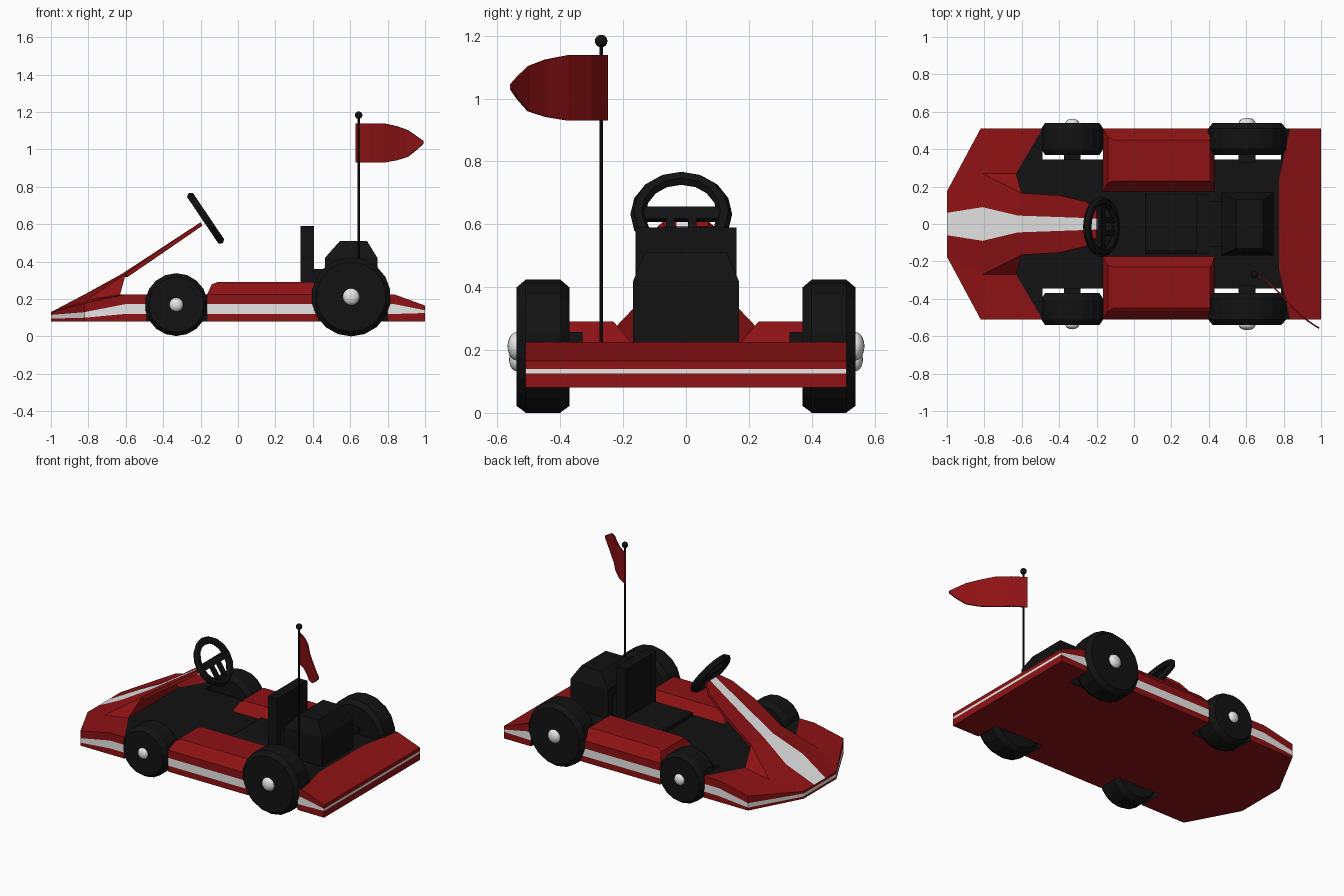
import bpy, bmesh, math
from mathutils import Vector

if "Cube" in bpy.data.objects:
    bpy.data.objects.remove(bpy.data.objects["Cube"])


def material(name, rgb):
    m = bpy.data.materials.new(name)
    m.diffuse_color = (*rgb, 1)
    m.use_nodes = True
    m.node_tree.nodes["Principled BSDF"].inputs["Base Color"].default_value = m.diffuse_color
    return m


MATS = [material("red_paint", (0.27, 0.006, 0.007)),
        material("black", (0.006, 0.006, 0.006)),
        material("white", (0.8, 0.8, 0.8))]
RED, BLACK, WHITE = 0, 1, 2


def finish(name, bm, mat=None, normals=True, smooth=False):
    bmesh.ops.remove_doubles(bm, verts=bm.verts, dist=0.0005)
    if normals:
        bmesh.ops.recalc_face_normals(bm, faces=bm.faces)
    for f in bm.faces:
        f.smooth = smooth
        if mat is not None:
            f.material_index = mat
    me = bpy.data.meshes.new(name)
    bm.to_mesh(me)
    bm.free()
    for m in MATS:
        me.materials.append(m)
    ob = bpy.data.objects.new(name, me)
    bpy.context.collection.objects.link(ob)
    return ob


def mirror(ob):
    mod = ob.modifiers.new("mirror", "MIRROR")
    mod.use_axis = (False, True, False)
    return ob


def face(bm, pts, mat):
    f = bm.faces.new([bm.verts.new(p) for p in pts])
    f.material_index = mat


def loft(name, levels, mat):
    """Stack of rectangles (x0, x1, y0, y1, z), capped at both ends."""
    bm = bmesh.new()
    rings = [[bm.verts.new(p) for p in ((a, c, z), (b, c, z), (b, d, z), (a, d, z))]
             for a, b, c, d, z in levels]
    bm.faces.new(rings[0])
    bm.faces.new(rings[-1])
    for r, s in zip(rings, rings[1:]):
        for i in range(4):
            j = (i + 1) % 4
            bm.faces.new((r[i], r[j], s[j], s[i]))
    return finish(name, bm, mat)


# --- Body: striped side bands, floor, underside and decks (one half, mirrored)
PROFILE = [(-1, (.08, .095, .115, .13)), (-.82, (.08, .10, .13, .178)),
           (-.6, (.08, .12, .173, .225)), (.835, (.08, .12, .173, .225)),
           (1, (.08, .125, .14, .165))]


def heights(x):
    for (a, p), (b, q) in zip(PROFILE, PROFILE[1:]):
        if x <= b:
            t = (x - a) / (b - a)
            return [u + (v - u) * t for u, v in zip(p, q)]


IN = .345
outline = [(-1, 0), (-1, .06), (-1, .175), (-.82, .51), (-.6, .51), (-.49, .51),
           (-.49, IN), (-.165, IN), (-.165, .51), (.43, .51), (.43, IN),
           (.80, IN), (.80, .51), (.835, .51), (1, .51), (1, 0)]
bm = bmesh.new()
for (x0, y0), (x1, y1) in zip(outline, outline[1:]):
    well = y0 == IN or y1 == IN
    h0, h1 = heights(x0), heights(x1)
    for k in range(3):
        face(bm, [(x0, y0, h0[k]), (x1, y1, h1[k]), (x1, y1, h1[k + 1]), (x0, y0, h0[k + 1])],
             BLACK if well else (RED, WHITE, RED)[k])
face(bm, [(x, y, .08) for x, y in outline], RED)
floor = [(-.63, 0), (-.63, .27)] + outline[5:14] + [(.775, .24), (.775, 0)]
face(bm, [(x, y, .225) for x, y in floor], BLACK)

# nose deck and hump
A0, A, A2 = (-1, 0, .13), (-1, .06, .13), (-1, .175, .13)
B0, B, C, D = (-.81, 0, .23), (-.81, .09, .23), (-.81, .27, .195), (-.82, .51, .178)
E0, E, P, G = (-.63, 0, .225), (-.63, .27, .225), (-.6, .51, .225), (-.49, .51, .225)
S0, S, F, F0 = (-.62, 0, .335), (-.62, .045, .335), (-.6, .165, .335), (-.6, 0, .335)
face(bm, [A0, A, B, B0], WHITE)
face(bm, [B0, B, S, S0], WHITE)
for pts in ([A, A2, C, B], [A2, D, C], [C, D, P, E], [E, P, G], [B, C, F, S],
            [C, E, F], [F, E, E0, F0], [S0, S, F, F0]):
    face(bm, pts, RED)

# rear deck
face(bm, [(.775, 0, .225), (.775, .24, .225), (.835, .51, .225), (1, .51, .165), (1, 0, .165)], RED)
mirror(finish("body_shell", bm))

# --- Steering fairing: thin striped plate rising to the wheel
bm = bmesh.new()
T0, T = (-.2, 0, .61), (-.2, .03, .61)
face(bm, [S0, T0, T, S], WHITE)
face(bm, [S, T, (-.2, .07, .61), (-.26, .12, .568), (-.4, .153, .475), F], RED)
fairing = finish("steering_fairing", bm, normals=False)
sol = fairing.modifiers.new("thickness", "SOLIDIFY")
sol.thickness, sol.offset = .02, -1
mirror(fairing)

# --- Side pods
mirror(loft("side_pod", [(-.165, .43, .175, .51, .225), (-.14, .415, .22, .465, .278),
                         (-.11, .405, .23, .45, .29)], RED))

# --- Seat and engine
loft("seat_cushion", [(.06, .36, -.16, .16, .22), (.06, .36, -.16, .16, .25),
                      (.08, .36, -.14, .14, .262)], BLACK)
loft("seat_back", [(.335, .405, -.16, .16, .22), (.335, .405, -.16, .16, .59)], BLACK)
loft("engine", [(.465, .745, -.168, .168, .22), (.465, .745, -.168, .168, .42),
                (.545, .69, -.13, .13, .51)], BLACK)
loft("engine_mount", [(.40, .47, -.12, .12, .22), (.40, .47, -.12, .12, .36)], BLACK)


# --- Wheels, axles and hub caps
def wheel(name, x, z, r, hub):
    n, prof = 18, [(0, .37), (.88, .37), (1, .40), (1, .51), (.88, .54), (0, .54)]
    bm = bmesh.new()
    rings = [[bm.verts.new((x + r * k * math.sin(2 * math.pi * i / n), y,
                            z + r * k * math.cos(2 * math.pi * i / n))) for i in range(n)]
             for k, y in prof[1:-1]]
    bm.faces.new(rings[0])
    bm.faces.new(rings[-1])
    for a, b in zip(rings, rings[1:]):
        for i in range(n):
            bm.faces.new((a[i], a[i - 1], b[i - 1], b[i]))
    mirror(finish(name + "_wheel", bm, BLACK))
    mirror(loft(name + "_axle", [(x - .045, x + .045, .33, .38, z - .045),
                                 (x - .045, x + .045, .33, .38, z + .045)], BLACK))
    bm = bmesh.new()
    bmesh.ops.create_uvsphere(bm, u_segments=16, v_segments=10, radius=hub)
    for v in bm.verts:
        v.co = Vector((x + v.co.x, .54 + v.co.y * .62, z + v.co.z))
    mirror(finish(name + "_hub", bm, WHITE, smooth=True))


wheel("front", -.33, .17, .168, .037)
wheel("rear", .605, .212, .212, .045)

# --- Steering wheel: rim, crossbar, lower spoke, tilted toward the driver
bm = bmesh.new()
n, m = 16, 6
rim = [[bm.verts.new(((.138 + .024 * math.cos(2 * math.pi * j / m)) * math.cos(2 * math.pi * i / n),
                      (.138 + .024 * math.cos(2 * math.pi * j / m)) * math.sin(2 * math.pi * i / n),
                      .022 * math.sin(2 * math.pi * j / m))) for j in range(m)] for i in range(n)]
for i in range(n):
    for j in range(m):
        bm.faces.new((rim[i][j], rim[i - 1][j], rim[i - 1][j - 1], rim[i][j - 1]))
for cx, cy, sx, sy in ((0, 0, .045, .25), (.065, .035, .13, .028), (.065, -.035, .13, .028)):
    cube = bmesh.ops.create_cube(bm, size=1)["verts"]
    for v in cube:
        v.co = Vector((cx + v.co.x * sx, cy + v.co.y * sy, v.co.z * .02))
steering = finish("steering_wheel", bm, BLACK)
steering.location = (-.173, -.015, .632)
steering.rotation_euler = (0, math.radians(56), 0)

# --- Flag pole with ball
bm = bmesh.new()
bmesh.ops.create_cone(bm, cap_ends=True, segments=8, radius1=.006, radius2=.006, depth=1.09)
for v in bm.verts:
    v.co += Vector((.645, -.27, .63))
finish("flag_pole", bm, BLACK)
bm = bmesh.new()
bmesh.ops.create_uvsphere(bm, u_segments=12, v_segments=8, radius=.02)
for v in bm.verts:
    v.co += Vector((.645, -.27, 1.183))
finish("pole_ball", bm, BLACK, smooth=True)

# --- Flag: gently waving strip tapering to a point
bm = bmesh.new()
cols = []
for t, low, high in ((0, .93, 1.138), (.2, .93, 1.138), (.42, .93, 1.138), (.62, .942, 1.124),
                     (.79, .96, 1.103), (.92, 1.0, 1.068), (1, 1.03, 1.045)):
    wave = .012 * math.sin(2 * math.pi * t)
    x, y = .63 + .36 * t + wave * .65, -.252 - .305 * t + wave * .75
    cols.append([bm.verts.new((x, y, low + (high - low) * k / 2)) for k in range(3)])
for a, b in zip(cols, cols[1:]):
    for k in range(2):
        bm.faces.new((a[k], b[k], b[k + 1], a[k + 1]))
flag = finish("flag", bm, RED)
sol = flag.modifiers.new("thickness", "SOLIDIFY")
sol.thickness, sol.offset = .008, 0
